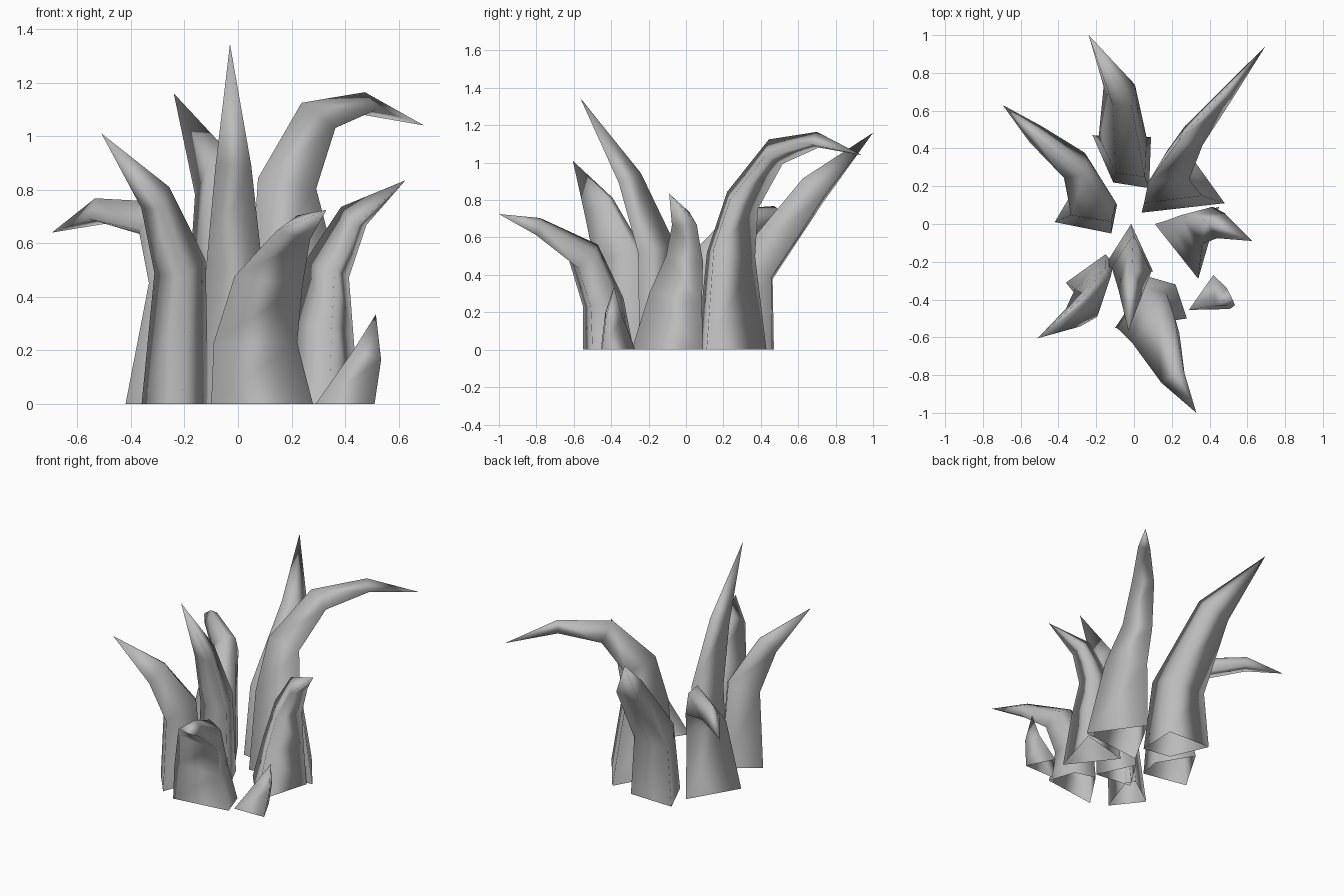
import bpy
import bmesh
from mathutils import Vector

cube = bpy.data.objects.get("Cube")
if cube:
    bpy.data.objects.remove(cube, do_unlink=True)

# One plain grey for every blade
grey = bpy.data.materials.new("plain_grey")
grey.use_nodes = True
colour = (0.5, 0.5, 0.5, 1)
grey.diffuse_color = colour
grey.node_tree.nodes["Principled BSDF"].inputs["Base Color"].default_value = colour


def blade(name, base, rings, tip):
    """Loft a hollow blade: a ground polygon, shrinking tilted rings, a point."""
    corners = [Vector((x, y, 0)) for x, y in base]
    middle = sum(corners, Vector()) / len(corners)
    offsets = [corner - middle for corner in corners]
    path = [middle] + [Vector(ring[:3]) for ring in rings] + [Vector(tip)]

    bm = bmesh.new()
    lower = [bm.verts.new(corner) for corner in corners]
    for i, ring in enumerate(rings, start=1):
        # Turn each ring to face along the path
        before = (path[i] - path[i - 1]).normalized()
        after = (path[i + 1] - path[i]).normalized()
        turn = Vector((0, 0, 1)).rotation_difference(before + after)
        upper = [bm.verts.new(path[i] + turn @ (off * ring[3])) for off in offsets]
        for a in range(len(base)):
            b = (a + 1) % len(base)
            bm.faces.new((lower[a], lower[b], upper[b], upper[a]))
        lower = upper
    point = bm.verts.new(tip)
    for a in range(len(base)):
        bm.faces.new((lower[a], lower[(a + 1) % len(base)], point))
    bmesh.ops.recalc_face_normals(bm, faces=bm.faces)
    for face in bm.faces:
        face.smooth = True

    mesh = bpy.data.meshes.new(name)
    bm.to_mesh(mesh)
    bm.free()
    mesh.materials.append(grey)
    obj = bpy.data.objects.new(name, mesh)
    bpy.context.scene.collection.objects.link(obj)
    return obj


# Back blades: each ring is x, y, z and its size relative to the base
blade("back_left_arching_blade",
      base=[(.04, .06), (.48, .11), (.25, .43)],
      rings=[(.205, .21, .52, .7), (.18, .28, .8, .5),
             (.29, .46, 1.05, .36), (.485, .69, 1.115, .2)],
      tip=(.695, .94, 1.04))
blade("back_blade",
      base=[(-.22, .47), (-.11, .22), (.08, .19), (.09, .46)],
      rings=[(-.04, .36, .42, .82), (-.07, .68, .85, .55)],
      tip=(-.24, 1, 1.16))
blade("back_right_drooping_blade",
      base=[(-.42, .01), (-.12, -.05), (-.09, .1), (-.23, .33)],
      rings=[(-.185, .11, .45, .72), (-.285, .3, .68, .48), (-.52, .48, .72, .29)],
      tip=(-.695, .63, .64))

# Tall blade in the middle
blade("tall_middle_blade",
      base=[(-.155, -.22), (.1, -.25), (-.015, 0)],
      rings=[(-.01, -.18, .53, .82), (-.015, -.315, .91, .52)],
      tip=(-.03, -.565, 1.345))

# Front blades
blade("front_blade",
      base=[(-.1, -.55), (.28, -.5), (.22, -.32), (.08, -.28)],
      rings=[(.09, -.44, .25, .82), (.14, -.54, .5, .68), (.225, -.8, .66, .35)],
      tip=(.33, -1, .725))
blade("front_right_blade",
      base=[(-.36, -.31), (-.21, -.5), (-.11, -.21), (-.15, -.16)],
      rings=[(-.195, -.335, .51, .78), (-.295, -.45, .77, .5)],
      tip=(-.51, -.605, 1.01))

# Side blades
blade("left_blade",
      base=[(.11, 0), (.45, .09), (.34, -.29)],
      rings=[(.32, -.03, .28, .75), (.34, .01, .5, .52), (.435, 0, .69, .35)],
      tip=(.625, -.09, .835))
blade("small_left_blade",
      base=[(.29, -.455), (.51, -.45), (.42, -.27)],
      rings=[(.485, -.4, .18, .5)],
      tip=(.515, -.385, .335))
